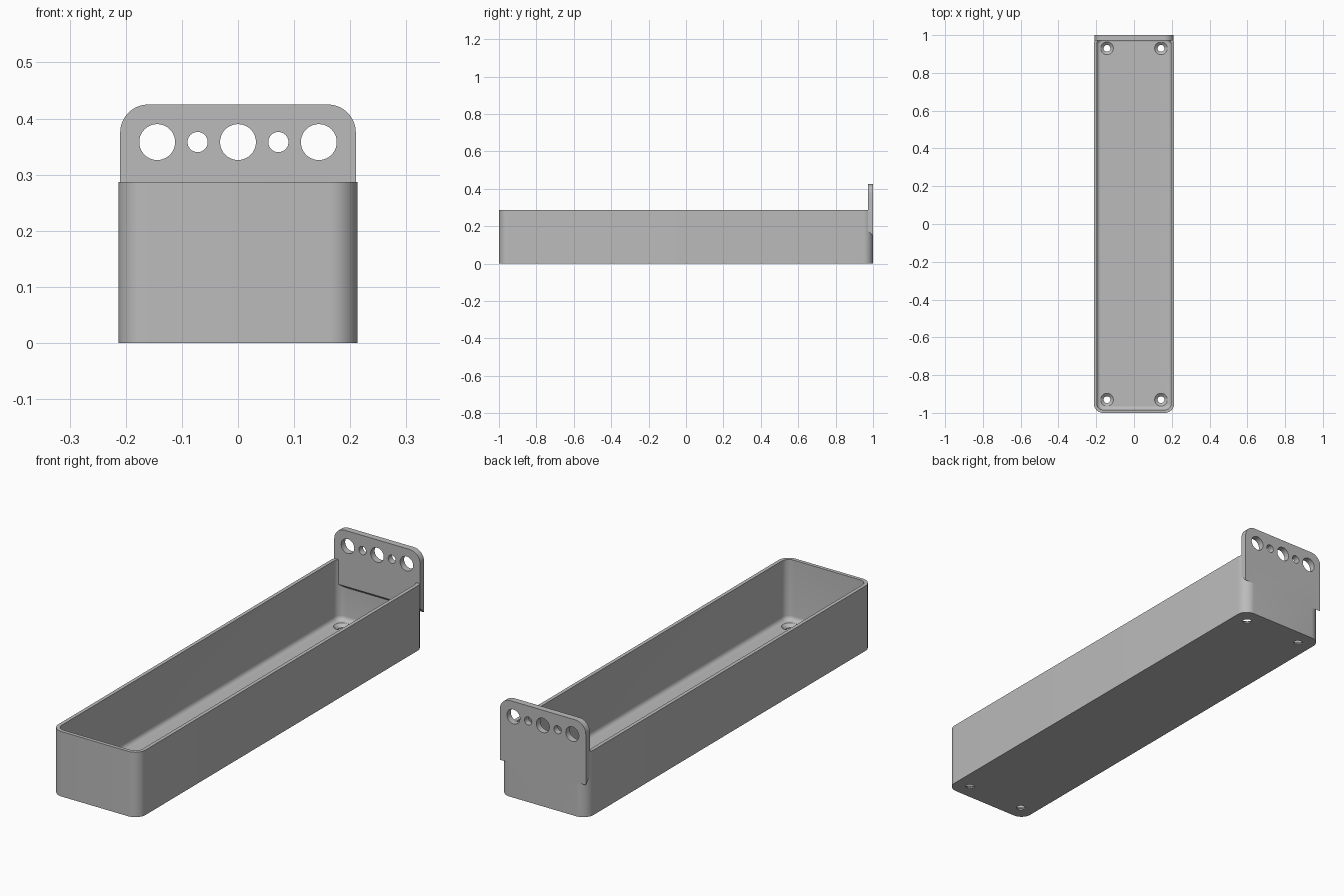
import bpy, bmesh, math
from mathutils import Matrix

cube = bpy.data.objects.get("Cube")
if cube:
    bpy.data.objects.remove(cube, do_unlink=True)

HALF_W, HALF_L, HEIGHT = 0.213, 1.0, 0.287
CORNER, WALL, FLOOR, FILLET = 0.05, 0.016, 0.02, 0.02

grey = bpy.data.materials.new("plain grey")
grey.use_nodes = True
grey.diffuse_color = (0.5, 0.5, 0.5, 1)
grey.node_tree.nodes["Principled BSDF"].inputs["Base Color"].default_value = (0.5, 0.5, 0.5, 1)


def make_object(name, bm):
    bmesh.ops.recalc_face_normals(bm, faces=bm.faces)
    mesh = bpy.data.meshes.new(name)
    bm.to_mesh(mesh)
    bm.free()
    mesh.materials.append(grey)
    obj = bpy.data.objects.new(name, mesh)
    bpy.context.collection.objects.link(obj)
    return obj


def arc(cx, cy, radius, start, steps=10):
    """Quarter circle, counter-clockwise from the start angle."""
    angles = [start + math.pi / 2 * i / steps for i in range(steps + 1)]
    return [(cx + radius * math.cos(a), cy + radius * math.sin(a)) for a in angles]


def rounded_ring(bm, inset, z):
    """Rounded rectangle of vertices, offset inwards from the outer wall."""
    x, y = HALF_W - CORNER, HALF_L - CORNER
    centres = [(x, y), (-x, y), (-x, -y), (x, -y)]
    points = [p for i, c in enumerate(centres)
              for p in arc(*c, CORNER - inset, i * math.pi / 2)]
    return [bm.verts.new((px, py, z)) for px, py in points]


def combine(target, tool, operation):
    """Apply a boolean and remove the tool object."""
    mod = target.modifiers.new("boolean", 'BOOLEAN')
    mod.operation, mod.solver, mod.object = operation, 'EXACT', tool
    bpy.context.view_layer.objects.active = target
    bpy.ops.object.modifier_apply(modifier=mod.name)
    bpy.data.objects.remove(tool, do_unlink=True)


def add_cone(bm, r1, r2, depth, matrix):
    bmesh.ops.create_cone(bm, cap_ends=True, segments=40, radius1=r1,
                          radius2=r2, depth=depth, matrix=matrix)


# Open tray: outer wall, rim, inner wall and filleted floor
bm = bmesh.new()
levels = [(0, 0), (0, HEIGHT), (WALL, HEIGHT)]
for i in range(7):
    a = math.pi / 2 * i / 6
    levels.append((WALL + FILLET * (1 - math.cos(a)),
                   FLOOR + FILLET * (1 - math.sin(a))))
rings = [rounded_ring(bm, inset, z) for inset, z in levels]
for lower, upper in zip(rings, rings[1:]):
    for i in range(len(lower)):
        j = (i + 1) % len(lower)
        bm.faces.new((lower[i], lower[j], upper[j], upper[i]))
bm.faces.new(rings[0])
bm.faces.new(rings[-1])
tray = make_object("tray", bm)

# Countersunk screw holes in the floor
bm = bmesh.new()
for x in (-0.143, 0.143):
    for y in (-0.93, 0.93):
        profile = [(0.018, -0.02), (0.018, 0.006), (0.034, FLOOR), (0.034, 0.03)]
        loops = []
        for radius, z in profile:
            ring = bmesh.ops.create_circle(bm, segments=40, radius=radius,
                                           matrix=Matrix.Translation((x, y, z)))
            loops.append(ring["verts"])
        for a, b in zip(loops, loops[1:]):
            for i in range(40):
                j = (i + 1) % 40
                bm.faces.new((a[i], a[j], b[j], b[i]))
        bm.faces.new(loops[0])
        bm.faces.new(loops[-1])
combine(tray, make_object("screw_cutter", bm), 'DIFFERENCE')

# Hanging plate with rounded top corners and a sloped lower edge
W, TOP, BOTTOM, THICK, R = 0.21, 0.425, 0.15, 0.028, 0.05
outline = ([(-W, BOTTOM), (W, BOTTOM)] + arc(W - R, TOP - R, R, 0)
           + arc(R - W, TOP - R, R, math.pi / 2))
bm = bmesh.new()
back = [bm.verts.new((x, HALF_L, z)) for x, z in outline]
front = [bm.verts.new((x, HALF_L - THICK, z + (THICK if z == BOTTOM else 0)))
         for x, z in outline]
bm.faces.new(back)
bm.faces.new(front)
for i in range(len(back)):
    j = (i + 1) % len(back)
    bm.faces.new((back[i], back[j], front[j], front[i]))
plate = make_object("hanging_plate", bm)

# Row of large and small holes through the plate
bm = bmesh.new()
for i in range(-2, 3):
    radius = 0.018 if i % 2 else 0.032
    place = Matrix.Translation((i * 0.072, HALF_L, 0.358)) @ Matrix.Rotation(math.pi / 2, 4, 'X')
    add_cone(bm, radius, radius, 0.2, place)
combine(plate, make_object("plate_cutter", bm), 'DIFFERENCE')

# One solid piece, smooth with sharp edges kept
combine(tray, plate, 'UNION')
tray.name = "tray_with_hanging_plate"
bpy.ops.object.select_all(action='DESELECT')
tray.select_set(True)
bpy.context.view_layer.objects.active = tray
bpy.ops.object.shade_smooth_by_angle(angle=math.radians(30))
